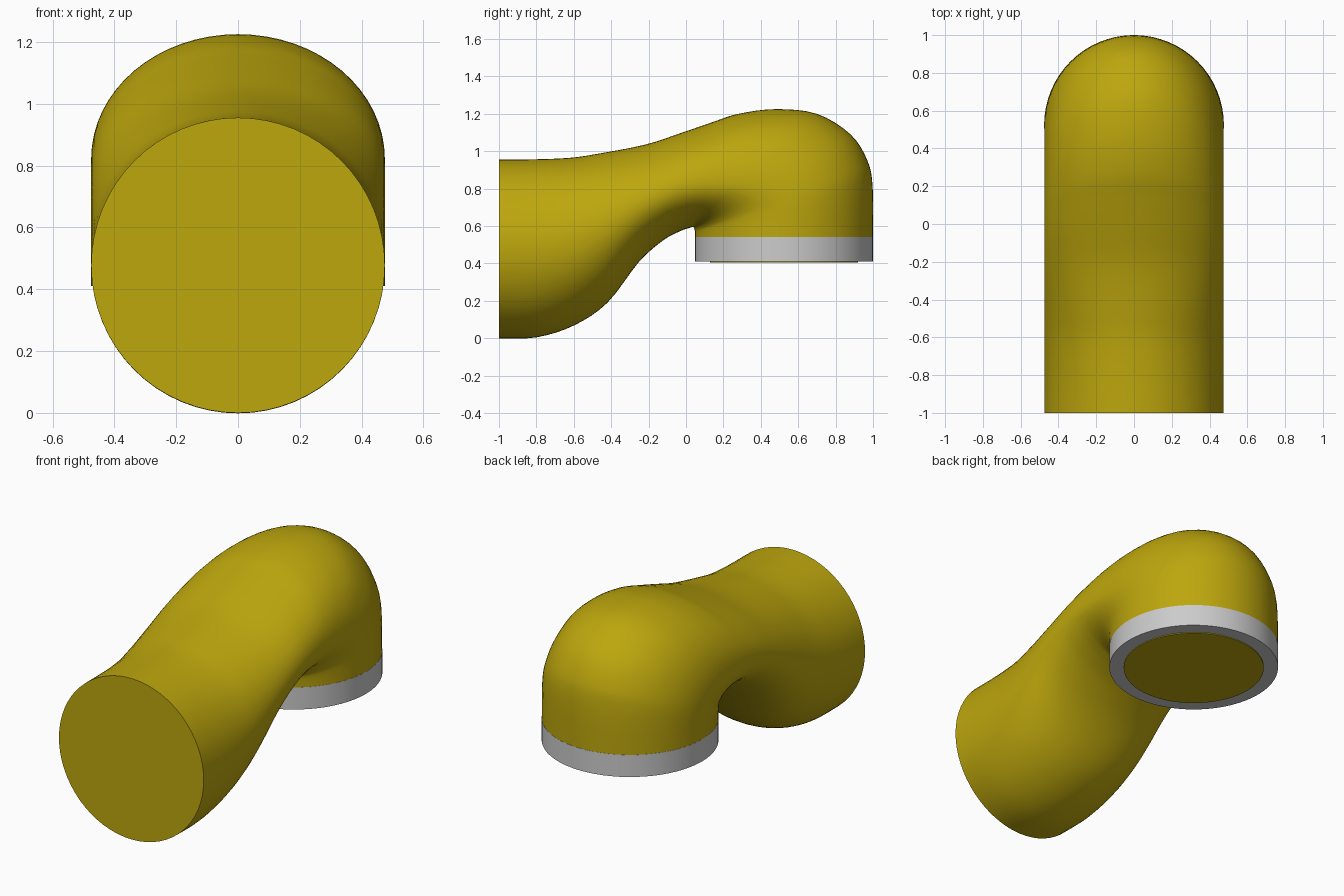
import bpy, bmesh, math
from mathutils import Vector

if "Cube" in bpy.data.objects:
    bpy.data.objects.remove(bpy.data.objects["Cube"])

SEG = 64
R = 0.475
CY = 0.524


def finish(name, bm, colour=None):
    bmesh.ops.recalc_face_normals(bm, faces=bm.faces)
    me = bpy.data.meshes.new(name)
    bm.to_mesh(me)
    bm.free()
    ob = bpy.data.objects.new(name, me)
    bpy.context.collection.objects.link(ob)
    if colour:
        mat = bpy.data.materials.new(name + "_paint")
        mat.diffuse_color = colour
        mat.use_nodes = True
        mat.node_tree.nodes["Principled BSDF"].inputs["Base Color"].default_value = mat.diffuse_color
        me.materials.append(mat)
    bpy.ops.object.select_all(action='DESELECT')
    ob.select_set(True)
    bpy.context.view_layer.objects.active = ob
    bpy.ops.object.shade_smooth_by_angle(angle=math.radians(35))
    return ob


def ring(bm, low, high, half_width, f=0.5):
    # oval from low to high in the side plane, widest at fraction f
    mid = low.lerp(high, f)
    verts = []
    for i in range(SEG):
        a = 2 * math.pi * i / SEG
        c = math.cos(a)
        p = mid + ((high - mid) if c > 0 else (mid - low)) * c
        verts.append(bm.verts.new((half_width * math.sin(a), p.x, p.y)))
    return verts


def bridge(bm, a, b):
    for i in range(SEG):
        j = (i + 1) % SEG
        bm.faces.new((a[i], a[j], b[j], b[i]))


def spline(p0, p1, p2, p3, t):
    return 0.5 * (2 * p1 + (p2 - p0) * t + (2 * p0 - 5 * p1 + 4 * p2 - p3) * t**2
                  + (3 * p1 - p0 - 3 * p2 + p3) * t**3)


# pipe body: underside point (y, z), upper point (y, z), widest fraction
sections = [
    (-1, 0, -1, .955, .5), (-.8, .005, -.8, .957, .5), (-.6, .068, -.62, .965, .5),
    (-.42, .19, -.48, .985, .5), (-.25, .41, -.22, 1.035, .49),
    (-.12, .525, -.02, 1.1, .46), (-.03, .573, .14, 1.155, .42),
    (.025, .592, .28, 1.2, .38), (.037, .595, .48, 1.225, .36),
    (.041, .592, .7, 1.2, .37), (.044, .587, .88, 1.09, .41),
    (.046, .58, .97, .95, .46), (.048, .57, .998, .81, .49),
    (.049, .54, .999, .54, .5)]
keys = [(Vector(s[:2]), Vector(s[2:4]), s[4]) for s in sections]
keys = [keys[0]] + keys + [keys[-1]]

bm = bmesh.new()
loops = []
STEPS = 4
for k in range(1, len(keys) - 2):
    for s in range(STEPS):
        low, high, f = (spline(*[keys[k + d][e] for d in (-1, 0, 1, 2)], s / STEPS)
                        for e in range(3))
        loops.append(ring(bm, low, high, R, f))
loops.append(ring(bm, *keys[-1][:2], R))
# narrow plug that passes through the collar
for z in (.54, .405):
    loops.append(ring(bm, Vector((CY - .395, z)), Vector((CY + .395, z)), .395))
for a, b in zip(loops, loops[1:]):
    bridge(bm, a, b)
bm.faces.new(loops[0])
bm.faces.new(loops[-1])
finish("pipe_body", bm, (.51, .385, .004, 1))

# grey collar around the downward opening
bm = bmesh.new()
rings = [ring(bm, Vector((CY - r, z)), Vector((CY + r, z)), r)
         for r, z in ((.476, .41), (.476, .541), (.395, .541), (.395, .41))]
for k in range(4):
    bridge(bm, rings[k], rings[(k + 1) % 4])
finish("collar", bm)
